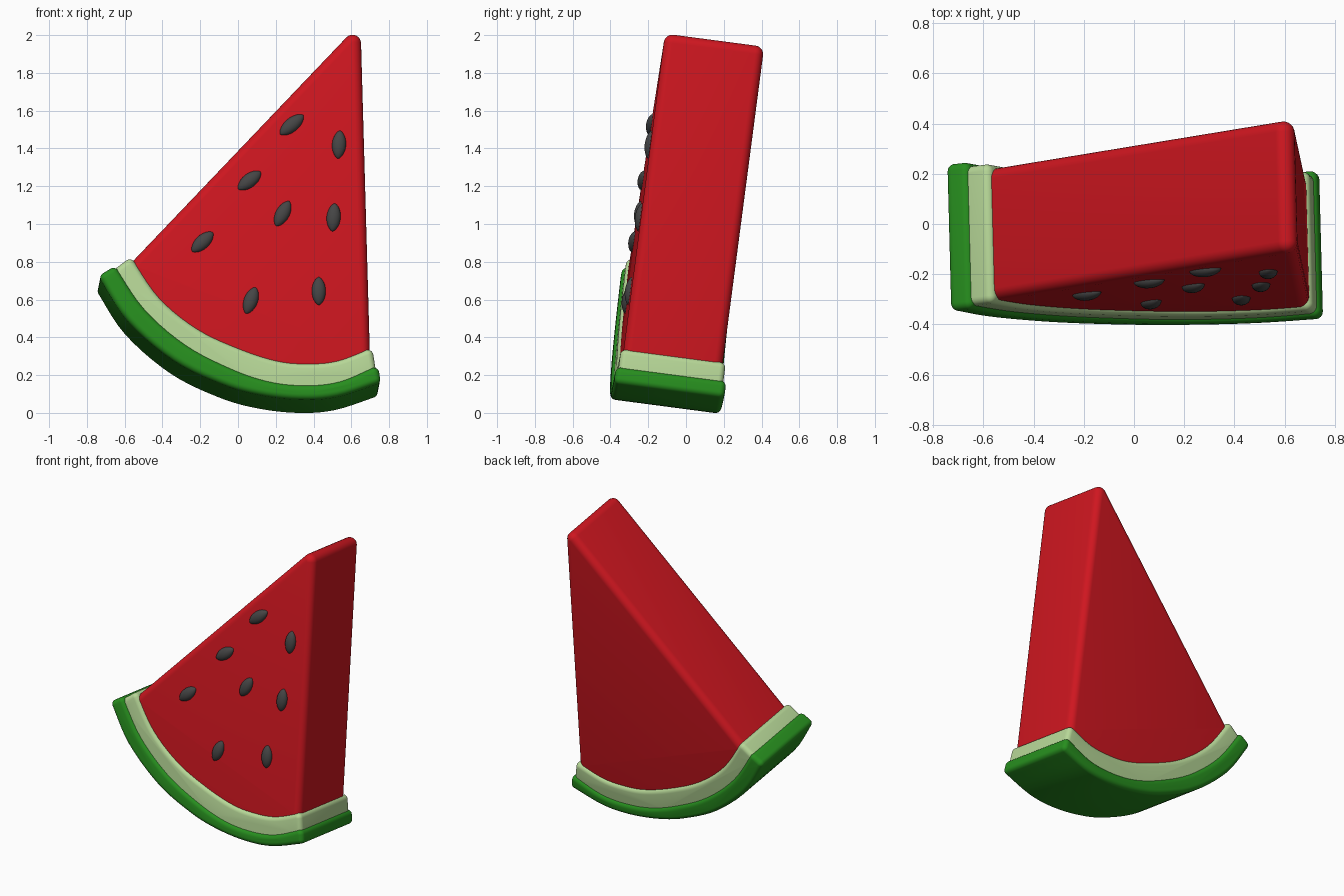
import bpy, bmesh, math
from mathutils import Vector, Matrix

if "Cube" in bpy.data.objects:
    bpy.data.objects.remove(bpy.data.objects["Cube"])

# The whole slice leans back and is turned very slightly
LEAN = (Matrix.Translation((0, -0.125, -0.005))
        @ Matrix.Rotation(math.radians(1.5), 4, 'Z')
        @ Matrix.Rotation(math.radians(-7.5), 4, 'X'))


def material(name, rgb):
    m = bpy.data.materials.new(name)
    m.diffuse_color = (*rgb, 1)
    m.use_nodes = True
    m.node_tree.nodes["Principled BSDF"].inputs["Base Color"].default_value = m.diffuse_color
    return m


def finish(bm, name, mat):
    bmesh.ops.recalc_face_normals(bm, faces=bm.faces[:])
    for f in bm.faces:
        f.smooth = True
    me = bpy.data.meshes.new(name)
    bm.to_mesh(me)
    bm.free()
    me.materials.append(mat)
    ob = bpy.data.objects.new(name, me)
    bpy.context.collection.objects.link(ob)
    ob.matrix_world = LEAN
    return ob


def smooth_curve(pts, steps=5):
    """Catmull-Rom curve through the points."""
    p = [Vector(q) for q in pts]
    p = [2 * p[0] - p[1]] + p + [2 * p[-1] - p[-2]]
    out = []
    for a, b, c, d in zip(p, p[1:], p[2:], p[3:]):
        for i in range(steps):
            t = i / steps
            out.append(0.5 * (2 * b + (c - a) * t + (2 * a - 5 * b + 4 * c - d) * t * t
                              + (3 * b - a - 3 * c + d) * t ** 3))
    return out + [p[-2]]


def rounded_slab(name, outline, half, r, mat):
    """Extrude an x-z outline along y with all outer corners rounded by r."""
    pts = [Vector(q) for q in outline]
    n = len(pts)
    area = sum(pts[i].x * pts[(i + 1) % n].y - pts[(i + 1) % n].x * pts[i].y for i in range(n))
    if area < 0:
        pts.reverse()
    rim = []                                   # (core point, outward offset)
    for i, p in enumerate(pts):
        e1 = (p - pts[i - 1]).normalized()
        e2 = (pts[(i + 1) % n] - p).normalized()
        n1, n2 = Vector((e1.y, -e1.x)), Vector((e2.y, -e2.x))
        miter = (n1 + n2) / (1 + n1.dot(n2))
        core = p - r * miter
        turn = math.atan2(e1.x * e2.y - e1.y * e2.x, e1.dot(e2))
        if turn > 0.3:
            for k in range(9):
                rim.append((core, Matrix.Rotation(turn * k / 8, 2) @ n1))
        else:
            rim.append((core, miter))
    quarter = [math.pi / 2 * k / 6 for k in range(7)]
    levels = [(r * math.sin(a), -(half - r) - r * math.cos(a)) for a in quarter]
    levels += [(o, -y) for o, y in reversed(levels)]
    bm = bmesh.new()
    rings = []
    for o, y in levels:
        ring = []
        for core, d in rim:
            q = core + d * o
            ring.append(bm.verts.new((q.x, y, q.y)))
        rings.append(ring)
    m = len(rim)
    for a, b in zip(rings, rings[1:]):
        for i in range(m):
            j = (i + 1) % m
            bm.faces.new((a[i], a[j], b[j], b[i]))
    bm.faces.new(rings[0])
    bm.faces.new(rings[-1])
    bmesh.ops.remove_doubles(bm, verts=bm.verts[:], dist=1e-5)
    return finish(bm, name, mat)


red = material("flesh_red", (0.62, 0.008, 0.014))
pale = material("pale_green", (0.47, 0.68, 0.31))
green = material("rind_green", (0.02, 0.27, 0.013))
dark = material("seed_grey", (0.06, 0.06, 0.06))

# Arcs of the rind, from left end to right end
inner = [(-.57, .805), (-.42, .585), (-.22, .42), (0, .315), (.2, .25), (.36, .235), (.52, .25), (.705, .32)]
border = [(-.655, .755), (-.5, .525), (-.285, .335), (-.05, .21), (.15, .14), (.34, .118), (.53, .138), (.735, .225)]
outer = [(-.745, .70), (-.59, .46), (-.35, .25), (-.1, .125), (.1, .066), (.32, .04), (.52, .055), (.75, .13)]
middle = [tuple((Vector(a) + Vector(b)) / 2) for a, b in zip(border, outer)]
middle[0] = (middle[0][0] + .012, middle[0][1] - .012)
middle[-1] = (middle[-1][0] - .015, middle[-1][1])

# Outer rind and pale inner rind
rounded_slab("outer_rind", smooth_curve(border) + smooth_curve(outer)[::-1], .295, .03, green)
rounded_slab("inner_rind", smooth_curve(inner) + smooth_curve(middle)[::-1], .28, .03, pale)

# Red flesh wedge, its base sunk into the pale rind
base = [(-.59, .754), (-.45, .56), (-.25, .39), (0, .27), (.2, .21), (.36, .195), (.53, .21), (.694, .27)]
rounded_slab("flesh", smooth_curve(base) + [Vector((.65, 2.06))], .265, .045, red)

# Seeds on the front face: x, height, clockwise angle, length
seeds = [(.29, 1.53, 50, .16), (.54, 1.425, 4, .15), (.065, 1.235, 52, .15), (.24, 1.06, 28, .15),
         (.51, 1.04, 5, .15), (-.185, .91, 47, .15), (.07, .60, 20, .15), (.43, .65, 0, .15)]
for i, (x, z, ang, length) in enumerate(seeds):
    bm = bmesh.new()
    bmesh.ops.create_uvsphere(bm, u_segments=20, v_segments=14, radius=1)
    for v in bm.verts:                         # slightly pointed ends
        k = max(0, 1 - v.co.z ** 2) ** 0.15
        v.co.x *= k
        v.co.y *= k
    place = (Matrix.Translation((x - .007, -.265, (z - .035) / .991))
             @ Matrix.Rotation(math.radians(ang), 4, 'Y')
             @ Matrix.Diagonal((.037, .028, length / 2, 1)))
    bmesh.ops.transform(bm, matrix=place, verts=bm.verts[:])
    finish(bm, f"seed_{i + 1}", dark)
